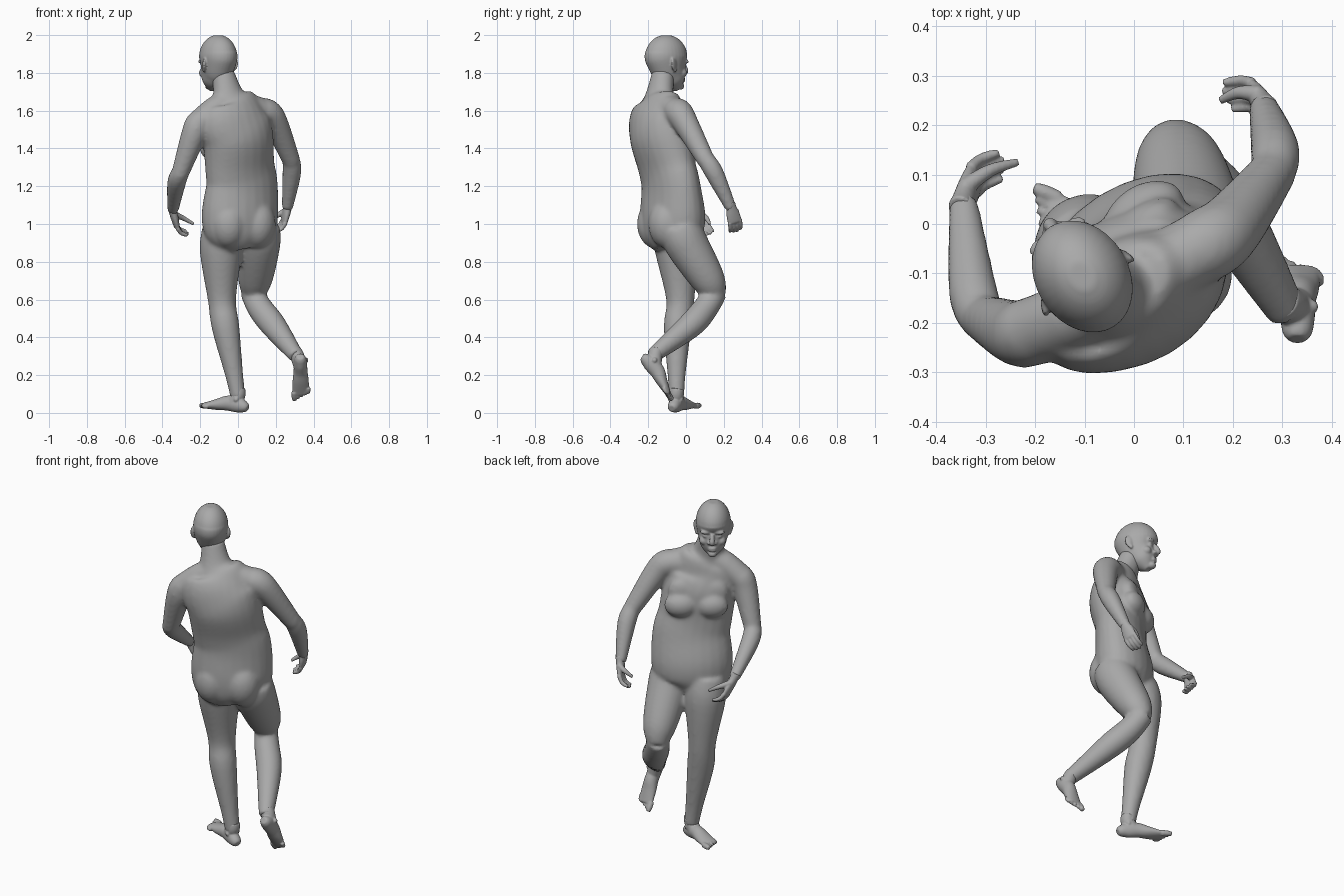
import bpy
import bmesh
from math import sin, cos, pi, radians
from mathutils import Vector, Matrix

cube = bpy.data.objects.get("Cube")
if cube:
    bpy.data.objects.remove(cube)

skin = bpy.data.materials.new("grey_skin")
skin.use_nodes = True
SKIN_COLOUR = (.4, .4, .4, 1)
skin.diffuse_color = SKIN_COLOUR
skin.node_tree.nodes["Principled BSDF"].inputs["Base Color"].default_value = SKIN_COLOUR

UP = Vector((0, 0, 1))
YAW = Matrix.Rotation(radians(32), 4, "Z")
SIDE = YAW @ Vector((1, 0, 0))
FORWARD = YAW @ Vector((0, 1, 0))


def smooth_path(points, steps=5):
    """Catmull-Rom curve through rows of (x, y, z, half width, half depth)."""
    rows = [Vector(p) for p in points]
    rows = [rows[0]] + rows + [rows[-1]]
    result = []
    for before, start, end, after in zip(rows, rows[1:], rows[2:], rows[3:]):
        for i in range(steps):
            t = i / steps
            result.append((2 * start + (end - before) * t
                           + (2 * before - 5 * start + 4 * end - after) * t * t
                           + (3 * start - before - 3 * end + after) * t ** 3) / 2)
    return result + [rows[-1]]


def loft(bm, points, side=SIDE, sides=24):
    """Closed tube of elliptical rings whose width follows the side vector."""
    path = smooth_path(points)
    centres = [p.to_3d() for p in path]
    rings = []
    for i, row in enumerate(path):
        along = (centres[min(i + 1, len(path) - 1)] - centres[max(i - 1, 0)]).normalized()
        u = (side - along * side.dot(along)).normalized()
        v = along.cross(u)
        ring = []
        for k in range(sides):
            angle = 2 * pi * k / sides
            ring.append(bm.verts.new(centres[i] + u * row[3] * cos(angle) + v * row[4] * sin(angle)))
        rings.append(ring)
    for low, high in zip(rings, rings[1:]):
        for k in range(sides):
            n = (k + 1) % sides
            bm.faces.new((low[k], low[n], high[n], high[k]))
    bm.faces.new(rings[0][::-1])
    bm.faces.new(rings[-1])


def limb(bm, points):
    """Round tube through rows of (x, y, z, radius)."""
    loft(bm, [(*p, p[-1]) for p in points])


def ball(bm, centre, size, turn=YAW):
    matrix = Matrix.Translation(centre) @ turn @ Matrix.Diagonal((*size, 1))
    bmesh.ops.create_uvsphere(bm, u_segments=20, v_segments=14, radius=1, matrix=matrix)


def finish(name, bm, voxel, relax):
    """Fuse the overlapping forms of a part into one soft skin."""
    bmesh.ops.recalc_face_normals(bm, faces=bm.faces)
    mesh = bpy.data.meshes.new(name)
    bm.to_mesh(mesh)
    bm.free()
    obj = bpy.data.objects.new(name, mesh)
    bpy.context.collection.objects.link(obj)
    fuse = obj.modifiers.new("fuse", "REMESH")
    fuse.mode = "VOXEL"
    fuse.voxel_size = voxel
    fuse.use_smooth_shade = True
    soft = obj.modifiers.new("soften", "SMOOTH")
    soft.iterations = relax
    bpy.ops.object.select_all(action="DESELECT")
    obj.select_set(True)
    bpy.context.view_layer.objects.active = obj
    bpy.ops.object.convert(target="MESH")
    obj.data.materials.clear()
    obj.data.materials.append(skin)
    bpy.ops.object.shade_smooth()


# Torso and neck
body = bmesh.new()
loft(body, [(.02, -.06, .88, .12, .1), (.01, -.07, .95, .2, .14), (.01, -.07, 1.05, .22, .15),
            (.02, -.08, 1.2, .21, .13), (.01, -.1, 1.3, .2, .13), (0, -.13, 1.45, .2, .15),
            (-.02, -.15, 1.55, .2, .13), (-.03, -.14, 1.63, .16, .1),
            (-.05, -.14, 1.68, .09, .07), (-.08, -.12, 1.8, .06, .06)])
# Shoulder yoke, breasts, upper chest and buttocks
limb(body, [(-.21, -.22, 1.53, .07), (-.05, -.15, 1.64, .07), (.17, -.03, 1.58, .07)])
for x, y in ((.02, .02), (-.12, -.07)):
    ball(body, (x, y, 1.4), (.09, .06, .07))
    ball(body, (x, y - .02, 1.47), (.08, .04, .08))
for x, y in ((-.05, -.16), (.1, -.1)):
    ball(body, (x, y, 1), (.1, .1, .13))
# Left arm
limb(body, [(.07, -.08, 1.6, .07), (.15, -.04, 1.59, .075), (.2, 0, 1.53, .067), (.285, .11, 1.33, .047)])
limb(body, [(.28, .1, 1.35, .045), (.285, .15, 1.27, .05), (.26, .24, 1.08, .03)])
# Right arm
limb(body, [(-.11, -.19, 1.56, .07), (-.2, -.215, 1.54, .07), (-.235, -.22, 1.47, .067),
            (-.305, -.19, 1.27, .047)])
limb(body, [(-.3, -.2, 1.28, .045), (-.325, -.14, 1.22, .05), (-.345, .045, 1.07, .03)])
# Standing leg
limb(body, [(-.08, -.07, .97, .11), (-.09, -.05, .85, .112), (-.085, -.03, .6, .075),
            (-.065, -.045, .45, .073), (-.02, -.05, .2, .048), (0, -.05, .08, .04)])
# Raised leg
limb(body, [(.11, -.03, .98, .11), (.11, 0, .9, .115), (.09, .12, .7, .09), (.07, .165, .61, .05)])
limb(body, [(.07, .16, .64, .06), (.12, .1, .55, .068), (.19, .02, .46, .068), (.31, -.18, .3, .04)])
finish("body", body, .01, 10)


# Head in its own frame: side, forward and up offsets
SKULL = Vector((-.105, -.105, 1.88))


def on_head(side, forward, up):
    return SKULL + SIDE * side + FORWARD * forward + UP * up


head = bmesh.new()
# The cranium is a half ellipsoid, the jaw narrows forward to the chin
rows = [(.122 * cos(a), 0, .094 * sin(a), .12 * sin(a)) for a in (pi * i / 12 for i in range(1, 7))]
rows += [(-.05, .01, .086, .1), (-.09, .03, .075, .085), (-.13, .05, .06, .06), (-.17, .07, .02, .02)]
loft(head, [(*on_head(0, f, z), a, b) for z, f, a, b in rows], sides=32)
limb(head, [(*on_head(0, .107, -.03), .01), (*on_head(0, .122, -.07), .015), (*on_head(0, .11, -.08), .01)])
for z in (-.112, -.124):
    ball(head, on_head(0, .098, z), (.025, .015, .008))
ball(head, on_head(0, .085, -.15), (.025, .025, .02))
for s in (-1, 1):
    # Nostril, brow, eye and cheek
    ball(head, on_head(s * .017, .108, -.08), (.01, .012, .01))
    ball(head, on_head(s * .036, .094, -.02), (.03, .017, .012))
    ball(head, on_head(s * .036, .088, -.045), (.017, .014, .01))
    ball(head, on_head(s * .046, .068, -.08), (.026, .03, .026))
    # Ear with a rim and a lobe
    tilt = YAW @ Matrix.Rotation(radians(25 * s), 4, "Z")
    ball(head, on_head(s * .093, -.01, -.035), (.01, .02, .035), tilt)
    ball(head, on_head(s * .1, -.02, -.03), (.007, .012, .03), tilt)
    ball(head, on_head(s * .09, 0, -.065), (.008, .01, .013), tilt)
finish("head", head, .005, 6)


def hand(name, wrist, knuckles, curl, thumb_tip):
    """Palm with four curled fingers and a thumb."""
    bm = bmesh.new()
    wrist, knuckles, curl, thumb_tip = map(Vector, (wrist, knuckles, curl, thumb_tip))
    along = (knuckles - wrist).normalized()
    inward = (curl - along * curl.dot(along)).normalized()
    across = inward.cross(along)
    if across.dot(thumb_tip - wrist) < 0:
        across.negate()
    loft(bm, [(*(wrist - along * .03), .027, .025), (*wrist, .028, .023),
              (*wrist.lerp(knuckles, .5), .036, .02), (*knuckles, .038, .015),
              (*(knuckles + along * .01), .033, .01)], across)
    for i, length in enumerate((.85, .95, 1, .9)):
        base = knuckles + across * (i - 1.5) * .019
        mid = base + (along * .036 + inward * .012) * length
        bend = mid + (along + inward) * .02 * length
        tip = bend + (along * .01 + inward * .02) * length
        limb(bm, [(*base, .012), (*mid, .011), (*bend, .01), (*tip, .007)])
    root = wrist.lerp(knuckles, .3) + across * .018
    joint = root.lerp(thumb_tip, .5) + across * .01
    limb(bm, [(*root, .018), (*joint, .013), (*thumb_tip, .008)])
    finish(name, bm, .004, 2)


hand("left_hand", (.262, .24, 1.085), (.245, .258, 1.015), (-1, -.25, 0), (.175, .25, 1.02))
hand("right_hand", (-.345, .045, 1.07), (-.325, .088, .99), (.95, .2, 0), (-.235, .125, 1))


def foot(name, heel, toe, up, inner, shin):
    """Heel, arch, ankle and five toes along the sole; inner is the big-toe side."""
    bm = bmesh.new()
    heel, toe, up, shin = Vector(heel), Vector(toe), Vector(up), Vector(shin)
    along = toe - heel
    up = (up - along * up.dot(along) / along.length_squared).normalized()
    across = along.normalized().cross(up) * inner
    sole_rows = [(0, .028, .018, .018), (.06, .034, .03, .03), (.2, .043, .035, .042),
                 (.4, .045, .037, .04), (.6, .032, .043, .03), (.86, .018, .045, .015)]
    loft(bm, [(*(heel + along * t + up * h), a, b) for t, h, a, b in sole_rows], across)
    instep = heel + along * .3 + up * .05
    ankle = heel + along * .2 + up * .06
    limb(bm, [(*instep, .036), (*ankle.lerp(shin, .5), .038), (*shin, .04)])
    for s in (-1, 1):
        ball(bm, ankle + across * s * .03 + up * .01, (.012, .014, .014))
    for i in range(5):
        radius = .0155 if i == 0 else .0115
        base = heel + along * (.82 - .025 * i) + across * (.034 - .0185 * i) + up * .018
        tip = base + along * (.19 - .018 * i) - up * .004
        limb(bm, [(*base, radius), (*base.lerp(tip, .6), radius), (*tip, radius * .7)])
    finish(name, bm, .0045, 4)


foot("standing_foot", (.048, -.075, -.005), (-.215, .042, .025), UP, 1, (0, -.048, .125))
foot("raised_foot", (.33, -.255, .28), (.333, -.085, .06), (0, .8, .6), -1, (.297, -.155, .325))
